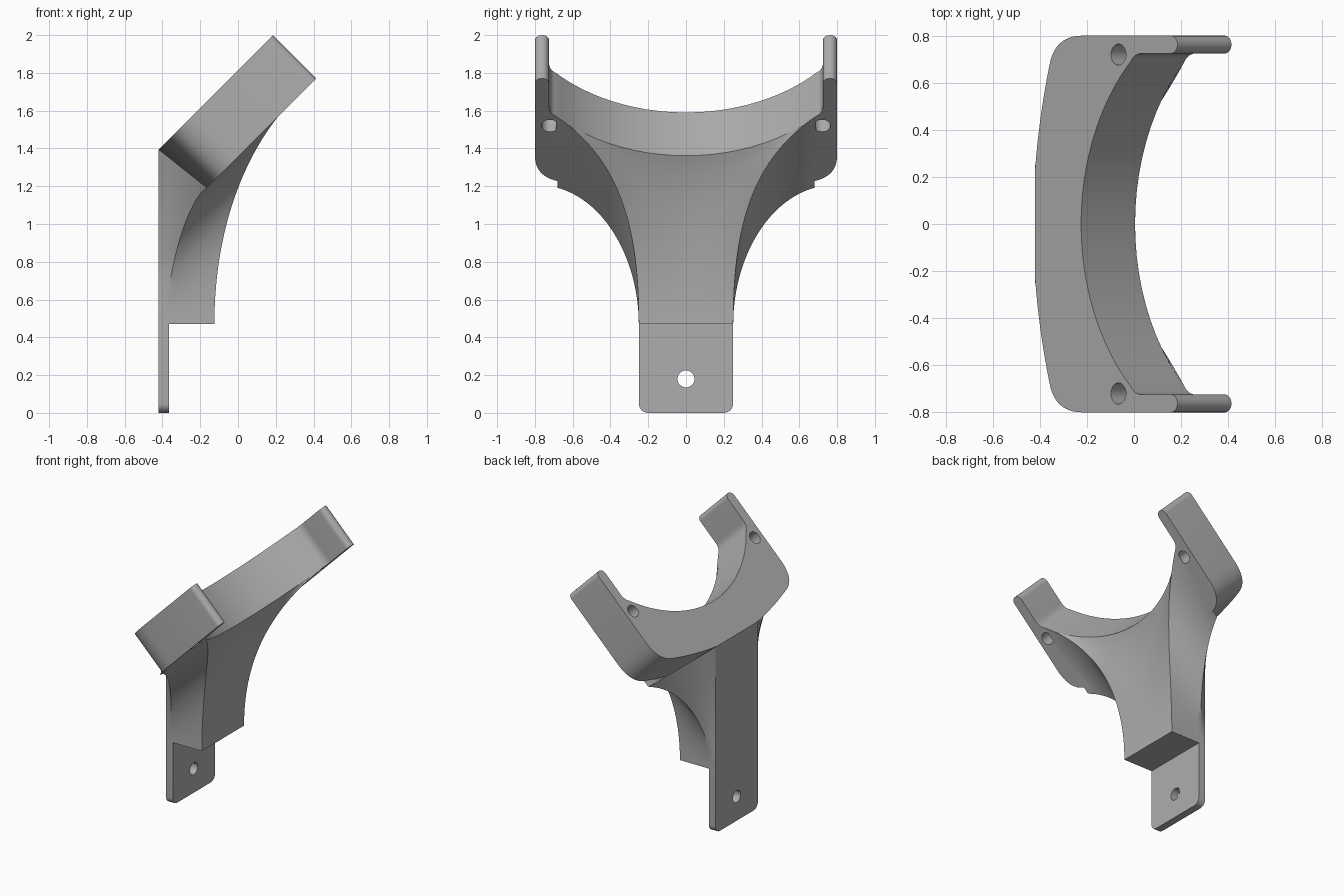
import bpy, bmesh, math
from mathutils import Matrix, Vector

if "Cube" in bpy.data.objects:
    bpy.data.objects.remove(bpy.data.objects["Cube"])

grey = bpy.data.materials.new("plain grey")
grey.use_nodes = True
grey.diffuse_color = (0.42, 0.42, 0.42, 1)
grey.node_tree.nodes["Principled BSDF"].inputs["Base Color"].default_value = (0.42, 0.42, 0.42, 1)

ROOT2 = math.sqrt(2)
HALF = 0.25            # half width of the stem
LOW = 1.357            # underside of the cradle plane: z = x + LOW
BORE_R, BORE_U = 0.95, 0.966


def bezier(points, steps):
    """Points along a Bezier curve of any degree."""
    out = []
    for i in range(steps + 1):
        level = [Vector(p) for p in points]
        while len(level) > 1:
            level = [a.lerp(b, i / steps) for a, b in zip(level, level[1:])]
        out.append(level[0])
    return out


def circle(cx, cy, r, start=0, sweep=360, steps=32):
    count = steps if sweep == 360 else steps + 1
    angles = [math.radians(start + sweep * i / steps) for i in range(count)]
    return [(cx + r * math.cos(a), cy + r * math.sin(a)) for a in angles]


def finish(obj):
    bpy.ops.object.select_all(action='DESELECT')
    obj.select_set(True)
    bpy.context.view_layer.objects.active = obj
    if obj.type == 'CURVE':
        bpy.ops.object.convert(target='MESH')
    obj = bpy.context.object
    bpy.ops.object.shade_smooth_by_angle(angle=math.radians(30))
    return obj


def plate(name, loops, half_thickness, matrix):
    """Flat plate from an outline and hole loops."""
    curve = bpy.data.curves.new(name, 'CURVE')
    curve.dimensions, curve.fill_mode = '2D', 'BOTH'
    curve.extrude = half_thickness
    for loop in loops:
        spline = curve.splines.new('POLY')
        spline.points.add(len(loop) - 1)
        spline.use_cyclic_u = True
        for p, co in zip(spline.points, loop):
            p.co = (co[0], co[1], 0, 1)
    curve.materials.append(grey)
    obj = bpy.data.objects.new(name, curve)
    bpy.context.collection.objects.link(obj)
    obj.matrix_world = matrix
    return finish(obj)


def bore_u(y):
    return BORE_U + BORE_R - math.sqrt(BORE_R ** 2 - y * y)


# Cradle: tilted U-shaped plate with slim rounded arms
half = [(0.689, 0)]
half += bezier([(0.689, 0.23), (0.712, 0.45), (0.774, 0.67)], 8)
half += bezier([(0.774, 0.67), (0.805, 0.8), (0.97, 0.8)], 10)
half += circle(1.5075, 0.7625, 0.0375, 90, -180, 12)
half += bezier([(1.335, 0.725), (1.285, 0.725), (bore_u(0.69), 0.69)], 8)
half += [(bore_u(y), y) for y in (0.69 * (1 - i / 20) for i in range(1, 21))]
half = [tuple(p) for p in half]
outline = half + [(u, -y) for u, y in reversed(half[1:-1])]
hole_u = (0.163 * 2 + LOW) / ROOT2
holes = [circle(hole_u, s * 0.72, 0.045) for s in (1, -1)]
tilt = Matrix.Rotation(math.radians(-45), 4, 'Y')
plate("cradle", [outline] + holes, 0.162, tilt @ Matrix.Translation((0, 0, 1.1215)))

# Mounting tab: thin upright plate with rounded lower corners and a screw hole
tab = [(HALF, 0.47), (-HALF, 0.47)]
tab += circle(0.05 - HALF, 0.05, 0.05, 180, 90, 8)
tab += circle(HALF - 0.05, 0.05, 0.05, 270, 90, 8)
upright = Matrix(((0, 0, 1, -0.3925), (1, 0, 0, 0), (0, 1, 0, 0), (0, 0, 0, 1)))
plate("mounting_tab", [tab, circle(0, 0.18, 0.045)], 0.0275, upright)


# Neck: flaring loft between the stem rectangle and the cradle underside
def mix(a, b, t):
    return [Vector(p).lerp(Vector(q), t) for p, q in zip(a, b)]


def front_rail(k):
    y = 0.69 * k
    total = bore_u(y) * ROOT2
    end = Vector(((total - LOW) / 2, y, (total + LOW) / 2))
    return [Vector((-0.125, HALF * k, 0.47)),
            Vector((-0.125, HALF * k, 0.8 + 0.15 * k * k)),
            Vector((-0.08 + 0.1 * k * k, 0.33 * k, 1.15 + 0.18 * k * k)),
            end]


back_corner = [(-0.39, HALF, 0.47), (-0.36, HALF, 0.8),
               (-0.27, 0.42, 1.12), (-0.165, 0.68, 1.192)]
back_edge = [(-0.42, HALF, 0.47 + 0.925 * i / 3) for i in range(4)]
back_mid = [(x, 0, z) for x, y, z in back_edge]

rails = [front_rail(i / 10) for i in range(11)]
rails += [mix(rails[10], back_corner, i / 8) for i in range(1, 9)]
rails += [mix(back_corner, back_edge, i / 5) for i in range(1, 6)]
rails += [back_mid]

bm = bmesh.new()
grid = [[bm.verts.new(p) for p in bezier(rail, 28)] for rail in rails]
for a, b in zip(grid, grid[1:]):
    for i in range(28):
        bm.faces.new((a[i], b[i], b[i + 1], a[i + 1]))
bm.faces.new([column[0] for column in reversed(grid)])
bmesh.ops.mirror(bm, geom=bm.verts[:] + bm.edges[:] + bm.faces[:],
                 axis='Y', merge_dist=0.0001)
bmesh.ops.remove_doubles(bm, verts=bm.verts[:], dist=0.0001)
bmesh.ops.recalc_face_normals(bm, faces=bm.faces[:])
mesh = bpy.data.meshes.new("neck")
bm.to_mesh(mesh)
bm.free()
mesh.materials.append(grey)
neck = bpy.data.objects.new("neck", mesh)
bpy.context.collection.objects.link(neck)
finish(neck)
